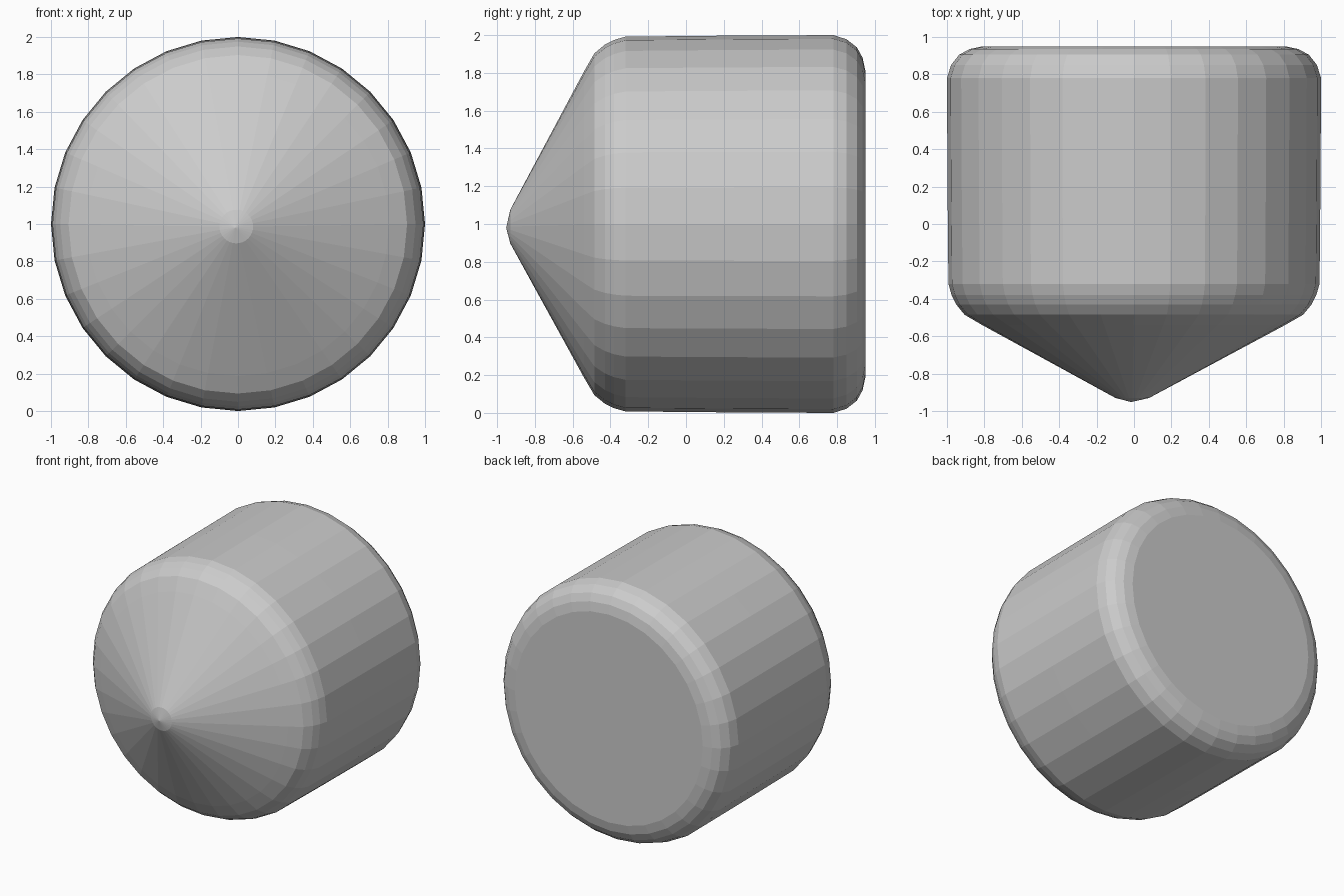
import bpy, bmesh, math

if "Cube" in bpy.data.objects:
    bpy.data.objects.remove(bpy.data.objects["Cube"])

SIDES = 32
# Profile along the y axis: (y, radius)
PROFILE = [(-0.93, 0.09), (-0.54, 0.81), (-0.485, 0.905), (-0.43, 0.95),
           (-0.38, 0.975), (-0.32, 0.992), (0.2, 0.997), (0.78, 1.0),
           (0.85, 0.978), (0.905, 0.935), (0.935, 0.88), (0.95, 0.81)]

bm = bmesh.new()

# Rings of the body, turned about the y axis
rings = []
for y, r in PROFILE:
    ring = []
    for i in range(SIDES):
        a = 2 * math.pi * i / SIDES
        # the nose leans slightly towards its off-centre tip
        lean = 1 - r if y < -0.3 else 0
        ring.append(bm.verts.new((r * math.cos(a) - 0.01 * lean, y,
                                  1 + r * math.sin(a) - 0.015 * lean)))
    rings.append(ring)

# Side walls
for a, b in zip(rings, rings[1:]):
    for i in range(SIDES):
        j = (i + 1) % SIDES
        bm.faces.new((a[i], a[j], b[j], b[i]))

# Pointed nose and flat back
tip = bm.verts.new((-0.015, -0.952, 0.98))
for i in range(SIDES):
    bm.faces.new((tip, rings[0][(i + 1) % SIDES], rings[0][i]))
bm.faces.new(rings[-1])
bmesh.ops.recalc_face_normals(bm, faces=bm.faces)

mesh = bpy.data.meshes.new("pointed_cylinder")
bm.to_mesh(mesh)
bm.free()
body = bpy.data.objects.new("pointed_cylinder", mesh)
bpy.context.collection.objects.link(body)
